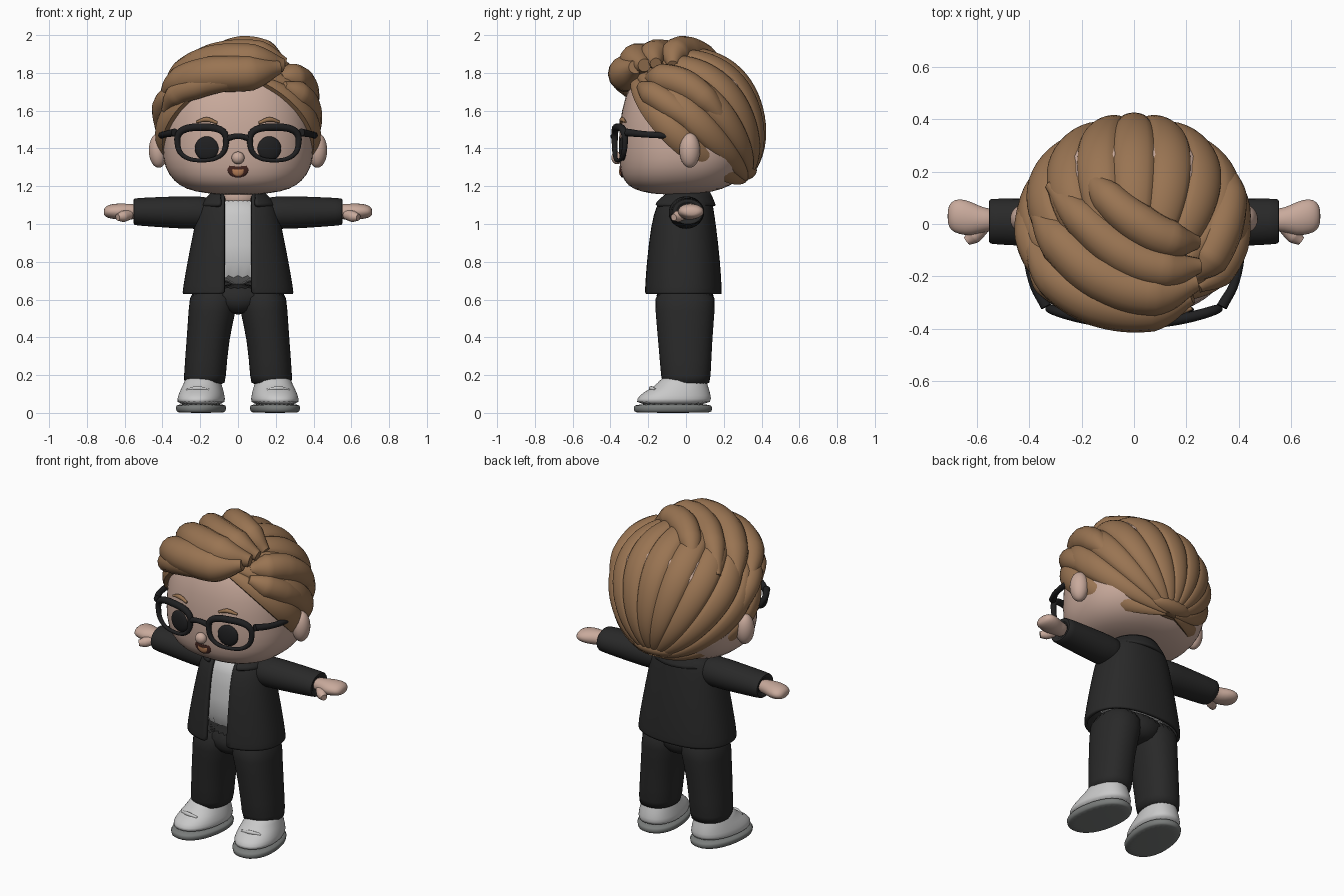
import bpy, bmesh
from math import sin, cos, pi, asin, radians, copysign
from mathutils import Vector

cube = bpy.data.objects.get("Cube")
if cube:
    bpy.data.objects.remove(cube)


def material(name, r, g, b):
    m = bpy.data.materials.new(name)
    m.use_nodes = True
    m.diffuse_color = (r, g, b, 1)
    bsdf = m.node_tree.nodes["Principled BSDF"]
    bsdf.inputs["Base Color"].default_value = (r, g, b, 1)
    bsdf.inputs["Roughness"].default_value = 0.8
    return m


SKIN = material("skin", 0.58, 0.40, 0.33)
HAIR = material("brown hair", 0.32, 0.175, 0.085)
BLACK = material("black cloth", 0.022, 0.022, 0.022)
FRAME = material("black gloss", 0.014, 0.014, 0.015)
WHITE = material("pale grey", 0.58, 0.58, 0.58)
SOLE = material("sole grey", 0.19, 0.2, 0.195)
TONGUE = material("tongue orange", 0.5, 0.22, 0.1)
MOUTH = material("mouth dark", 0.06, 0.02, 0.015)


def finish(name, bm, mat, subsurf=0):
    bmesh.ops.recalc_face_normals(bm, faces=bm.faces)
    me = bpy.data.meshes.new(name)
    bm.to_mesh(me)
    bm.free()
    me.materials.append(mat)
    ob = bpy.data.objects.new(name, me)
    bpy.context.collection.objects.link(ob)
    bpy.ops.object.select_all(action="DESELECT")
    ob.select_set(True)
    bpy.context.view_layer.objects.active = ob
    bpy.ops.object.shade_smooth_by_angle(angle=radians(50))
    if subsurf:
        ob.modifiers.new("smooth", "SUBSURF").levels = subsurf
    return ob


def spow(v, e):
    return copysign(abs(v) ** e, v)


def loft(name, mat, rings, e=1.0, gap=0, place=None, subsurf=1, n=28, caps=True):
    """Stack of rounded rings (height, cx, cy, rx, ry), optionally open at the front."""
    bm = bmesh.new()
    rows = []
    for h, cx, cy, rx, ry in rings:
        g = asin((gap / rx) ** (1 / e)) if gap else 0
        row = []
        for i in range(n + (1 if gap else 0)):
            a = g + (2 * pi - 2 * g) * i / n
            p = (cx + rx * spow(sin(a), e), cy - ry * spow(cos(a), e), h)
            row.append(bm.verts.new(place(*p) if place else p))
        rows.append(row)
    for lo, hi in zip(rows, rows[1:]):
        for i in range(n):
            j = i + 1 if gap else (i + 1) % n
            bm.faces.new((lo[i], lo[j], hi[j], hi[i]))
    if caps and not gap:
        bm.faces.new(rows[0])
        bm.faces.new(rows[-1])
    return finish(name, bm, mat, subsurf)


def ball(name, mat, loc, size, flat_top=False, tilt=0):
    bm = bmesh.new()
    bmesh.ops.create_uvsphere(bm, u_segments=28, v_segments=18, radius=1)
    for v in bm.verts:
        if flat_top:
            v.co.z = min(v.co.z, 0.12 * v.co.x ** 2)
        v.co = Vector(v.co[i] * size[i] for i in range(3))
    ob = finish(name, bm, mat)
    ob.location = loc
    ob.rotation_euler.z = tilt
    return ob


def tube(name, mat, pts, depth, radii, cyclic=False):
    """Round sweep through points with varying thickness."""
    cu = bpy.data.curves.new(name, "CURVE")
    cu.dimensions = "3D"
    cu.bevel_depth, cu.bevel_resolution, cu.resolution_u = depth, 5, 8
    cu.use_fill_caps = True
    sp = cu.splines.new("BEZIER")
    sp.bezier_points.add(len(pts) - 1)
    sp.use_cyclic_u = cyclic
    for bp, p, r in zip(sp.bezier_points, pts, radii):
        bp.co, bp.radius = p, r
        bp.handle_left_type = bp.handle_right_type = "AUTO"
    tmp = bpy.data.objects.new(name + " curve", cu)
    bpy.context.collection.objects.link(tmp)
    dg = bpy.context.evaluated_depsgraph_get()
    me = bpy.data.meshes.new_from_object(tmp.evaluated_get(dg))
    bpy.data.objects.remove(tmp)
    bm = bmesh.new()
    bm.from_mesh(me)
    return finish(name, bm, mat)


# Head and neck
loft("head", SKIN, [(1.155, 0, -.05, .1, .09), (1.17, 0, -.05, .23, .19), (1.2, 0, -.035, .31, .275),
                    (1.26, 0, -.02, .37, .325), (1.34, 0, -.005, .4, .35), (1.45, 0, 0, .4, .358),
                    (1.6, 0, .01, .395, .355), (1.75, 0, .02, .34, .32), (1.88, 0, .02, .2, .2)], e=.85, n=36)
loft("neck", SKIN, [(1.08, 0, 0, .12, .1), (1.2, 0, 0, .12, .11)])
ball("nose", SKIN, (0, -.365, 1.35), (.034, .03, .033))
ball("mouth", MOUTH, (0, -.338, 1.305), (.062, .014, .06), flat_top=True)
ball("tongue", TONGUE, (0, -.342, 1.288), (.036, .014, .036), flat_top=True)

# Hair cap: lobed strands running from the forehead to the nape
bm = bmesh.new()
axis, up = Vector((0, -.72, .69)), Vector((0, .69, .72))
NT, NP, LOBES = 30, 132, 11
rows = []
for i in range(NT + 1):
    th = radians(4 + 172 * i / NT)
    row = []
    for j in range(NP + 1):
        t = j / NP
        ph = radians(-114 + 228 * t)
        d = axis * cos(th) + (up * cos(ph) + Vector((1, 0, 0)) * sin(ph)) * sin(th)
        r = .97 + .06 * sin(th) * abs(sin(LOBES * pi * t)) ** .6 + .13 * max(0, -cos(th)) ** 4
        if j in (0, NP):
            r = .82
        row.append(bm.verts.new((d.x * .435 * r, d.y * .4 * r + .005, 1.53 + d.z * .4 * r)))
    rows.append(row)
for lo, hi in zip(rows, rows[1:]):
    for j in range(NP):
        bm.faces.new((lo[j], lo[j + 1], hi[j + 1], hi[j]))
bm.faces.new(rows[-1])
finish("hair_cap", bm, HAIR)

# Swept quiff locks and side locks
locks = [
    ("quiff_front", .1, [(.22, -.27, 1.83), (.07, -.315, 1.8), (-.14, -.29, 1.79), (-.3, -.2, 1.75), (-.4, -.06, 1.66)]),
    ("quiff_fringe", .07, [(.12, -.3, 1.79), (-.05, -.33, 1.77), (-.22, -.28, 1.73), (-.33, -.22, 1.68), (-.39, -.16, 1.6)]),
    ("quiff_middle", .1, [(.24, -.22, 1.84), (.08, -.26, 1.86), (-.12, -.2, 1.85), (-.28, -.07, 1.79), (-.38, .06, 1.68)]),
    ("quiff_upper", .085, [(.25, -.16, 1.85), (.12, -.17, 1.89), (-.04, -.11, 1.89), (-.2, .02, 1.85), (-.32, .15, 1.74)]),
    ("quiff_crown", .08, [(.24, -.07, 1.84), (.14, -.06, 1.9), (.02, -.0, 1.915), (-.1, .1, 1.88), (-.18, .2, 1.8)]),
    ("side_lock_upper", .085, [(.22, -.2, 1.77), (.28, -.13, 1.77), (.33, -.02, 1.74), (.36, .1, 1.66), (.35, .22, 1.52)]),
    ("side_lock_lower", .075, [(.24, -.24, 1.73), (.31, -.18, 1.69), (.36, -.09, 1.63), (.38, .02, 1.55), (.36, .16, 1.42)]),
    ("right_lock", .07, [(-.3, -.2, 1.7), (-.35, -.14, 1.67), (-.385, -.05, 1.62), (-.385, .06, 1.53), (-.36, .18, 1.42)]),
]
for name, depth, pts in locks:
    tube(name, HAIR, pts, depth, (.35, .95, 1, .85, .25))
ball("nape_tuft", HAIR, (0, .3, 1.285), (.15, .075, .055))

# Jacket, shirt and collar
loft("shirt", WHITE, [(.67, 0, -.015, .24, .175), (.9, 0, -.015, .21, .16), (1.06, 0, -.01, .18, .145),
                      (1.14, 0, 0, .12, .11)], e=.85)
jacket = loft("jacket", BLACK, [(.63, 0, -.015, .285, .195), (.645, 0, -.015, .287, .197), (.8, 0, -.015, .26, .188),
                                (1.0, 0, -.015, .22, .165), (1.09, 0, -.01, .2, .145), (1.13, 0, 0, .165, .13),
                                (1.155, 0, 0, .115, .11)], e=.85, gap=.07)
collar = loft("collar", BLACK, [(1.095, 0, -.015, .195, .165), (1.125, 0, -.01, .175, .15),
                                (1.165, 0, 0, .13, .12)], gap=.09)
for ob in (jacket, collar):
    mod = ob.modifiers.new("thickness", "SOLIDIFY")
    mod.thickness, mod.offset = .018, 0

# Trouser seat
loft("trouser_seat", BLACK, [(.52, 0, -.005, .05, .1), (.56, 0, -.005, .16, .15), (.69, 0, -.005, .24, .165)])

# Paired parts
for side, s in (("left", 1), ("right", -1)):
    ball(side + "_ear", SKIN, (s * .42, .02, 1.39), (.052, .055, .092), tilt=s * .2)
    ball(side + "_eye", FRAME, (s * .165, -.334, 1.4), (.064, .02, .064), tilt=s * .15)
    tube(side + "_eyebrow", HAIR, [(s * .11, -.345, 1.535), (s * .165, -.338, 1.553), (s * .22, -.322, 1.54)],
         .013, (.6, 1, .5))

    # Glasses
    rim, radii = [], []
    for i in range(20):
        a = 2 * pi * i / 20
        x = .192 + (.128 + .014 * sin(a)) * spow(cos(a), .75)
        rim.append((s * x, -.38 + .55 * x * x, 1.425 + .088 * spow(sin(a), .75)))
        radii.append(1.1 + .35 * sin(a))
    tube(side + "_glasses_rim", FRAME, rim, .014, radii, cyclic=True)
    tube(side + "_glasses_arm", FRAME, [(s * .335, -.315, 1.485), (s * .385, -.22, 1.475), (s * .415, 0, 1.465)],
         .017, (1.2, 1, 1))

    # Sleeve, hand and thumb
    along = lambda u, v, h, s=s: (s * h, u, v)
    loft(side + "_sleeve", BLACK, [(.12, 0, 1.06, .085, .075), (.2, 0, 1.06, .095, .09), (.35, .005, 1.062, .092, .084),
                                   (.545, .01, 1.065, .088, .073), (.553, .01, 1.065, .084, .069),
                                   (.553, .01, 1.065, .06, .05), (.53, .01, 1.065, .05, .04)], place=along)
    loft(side + "_hand", SKIN, [(.52, .015, 1.065, .045, .04), (.575, .015, 1.065, .045, .042), (.62, .02, 1.065, .068, .045),
                                (.67, .03, 1.067, .07, .04), (.7, .03, 1.065, .055, .03), (.711, .03, 1.063, .025, .014)],
         place=along, n=16)
    tube(side + "_thumb", SKIN, [(s * .575, -.01, 1.05), (s * .61, -.045, 1.04), (s * .637, -.065, 1.035)],
         .03, (.9, 1, .6))

    # Trouser leg
    loft(side + "_trouser_leg", BLACK, [(.15, s * .178, 0, .108, .125), (.16, s * .178, 0, .112, .13),
                                        (.4, s * .16, -.005, .112, .145), (.54, s * .135, -.005, .127, .158),
                                        (.68, s * .125, -.005, .13, .165)], e=.9)

    # Shoe, turned slightly outwards
    turn = radians(9) * s
    foot = lambda u, v, h, s=s, t=turn: (s * .185 + u * cos(t) - v * sin(t), u * sin(t) + v * cos(t), h)
    loft(side + "_sole", SOLE, [(0, 0, -.07, .118, .2), (.006, 0, -.07, .126, .207), (.03, 0, -.07, .131, .211),
                                (.05, 0, -.07, .129, .208)], e=.9, place=foot)
    loft(side + "_shoe", WHITE, [(.04, 0, -.07, .125, .203), (.075, 0, -.065, .124, .2), (.11, 0, -.05, .115, .178),
                                 (.14, 0, -.025, .104, .143), (.175, 0, -.015, .092, .122),
                                 (.19, 0, -.01, .08, .11)], e=.9, place=foot)
    tube(side + "_shoe_lace", WHITE, [foot(-.06, -.175, .122), foot(0, -.187, .13), foot(.06, -.175, .122)],
         .012, (.6, 1, .6))

tube("glasses_bridge", FRAME, [(-.07, -.375, 1.45), (0, -.385, 1.465), (.07, -.375, 1.45)], .015, (1.1, 1, 1.1))
